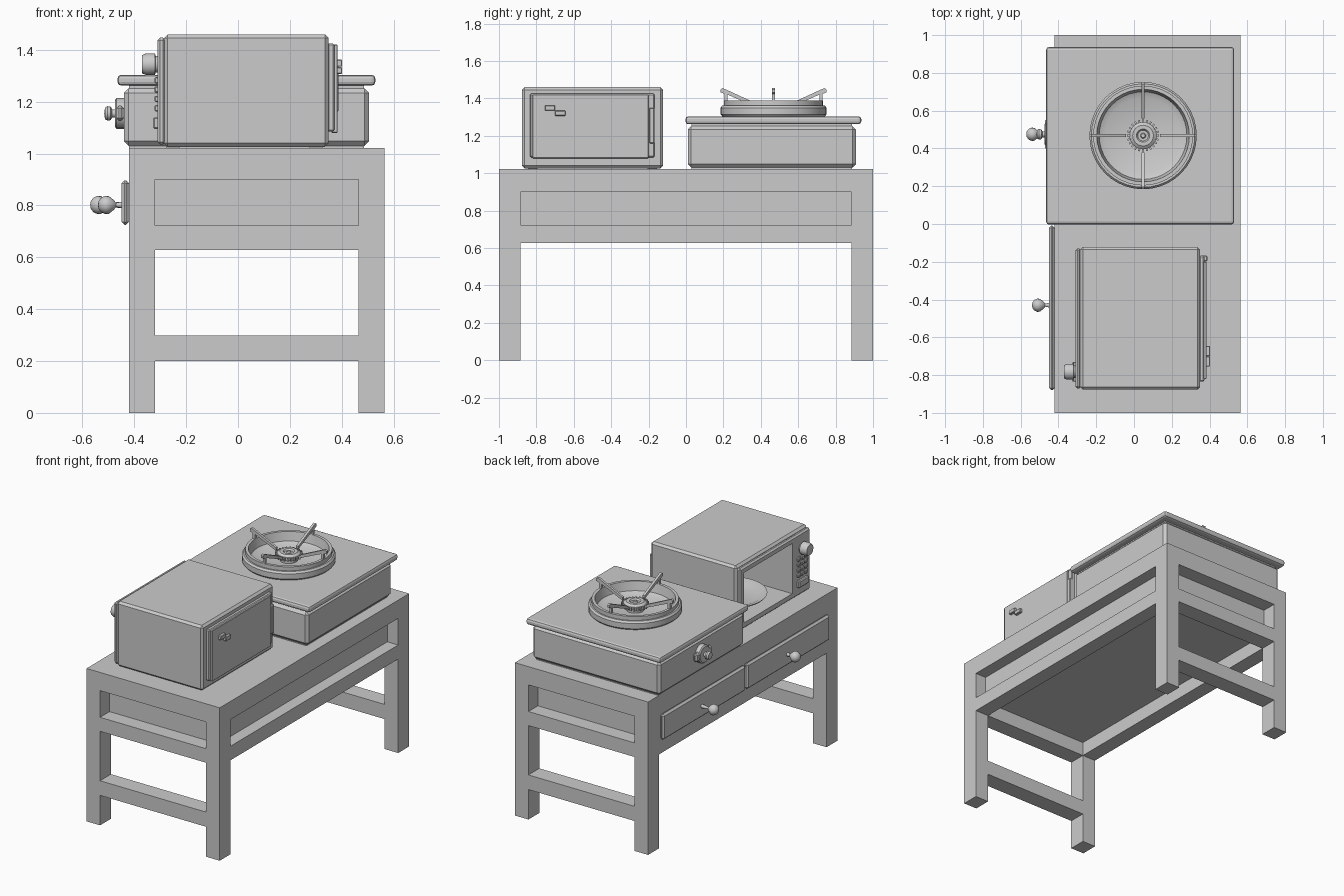
import bpy, bmesh, math
from mathutils import Matrix, Vector

if "Cube" in bpy.data.objects:
    bpy.data.objects.remove(bpy.data.objects["Cube"])


def finish(name, bm, bevel=0, segments=1):
    bmesh.ops.recalc_face_normals(bm, faces=bm.faces[:])
    me = bpy.data.meshes.new(name)
    bm.to_mesh(me)
    bm.free()
    ob = bpy.data.objects.new(name, me)
    bpy.context.collection.objects.link(ob)
    if bevel:
        mod = ob.modifiers.new("bevel", 'BEVEL')
        mod.width = bevel
        mod.segments = segments
    return ob


def box(name, x, y, z, bevel=0, segments=1):
    bm = bmesh.new()
    bmesh.ops.create_cube(bm, size=1)
    for v in bm.verts:
        for i, (a, b) in enumerate((x, y, z)):
            v.co[i] = a if v.co[i] < 0 else b
    return finish(name, bm, bevel, segments)


def lathe(name, profile, loc, segs=24, sideways=False):
    # spin a (radius, height) profile about z, or about -x when sideways
    bm = bmesh.new()
    vs = [bm.verts.new((r, 0, h)) for r, h in profile]
    edges = [bm.edges.new(p) for p in zip(vs, vs[1:])]
    bmesh.ops.spin(bm, geom=vs + edges, cent=(0, 0, 0), axis=(0, 0, 1),
                   angle=math.tau, steps=segs)
    bmesh.ops.remove_doubles(bm, verts=bm.verts[:], dist=0.0002)
    if sideways:
        bm.transform(Matrix.Rotation(-math.pi / 2, 4, 'Y'))
    bm.transform(Matrix.Translation(loc))
    ob = finish(name, bm)
    bpy.ops.object.select_all(action='DESELECT')
    ob.select_set(True)
    bpy.context.view_layer.objects.active = ob
    bpy.ops.object.shade_smooth_by_angle(angle=math.radians(35))
    return ob


def cut(ob, cutter):
    mod = ob.modifiers.new("opening", 'BOOLEAN')
    mod.operation = 'DIFFERENCE'
    mod.solver = 'EXACT'
    mod.object = cutter
    cutter.hide_render = True
    cutter.hide_viewport = False
    cutter.display_type = 'WIRE'


# table: top, legs, rails and drawer case
X0, X1, LX, LY = -0.42, 0.565, 0.1, 0.115
box("table_top", (X0, X1), (-1, 1), (0.9, 1.022))
for y0, tag in ((-1, "front"), (1 - LY, "back")):
    ys = (y0, y0 + LY)
    box(f"{tag}_left_leg", (X0, X0 + LX), ys, (0, 0.9))
    box(f"{tag}_right_leg", (X1 - LX, X1), ys, (0, 0.9))
    box(f"{tag}_apron_rail", (X0 + LX, X1 - LX), ys, (0.628, 0.722))
    box(f"{tag}_stretcher", (X0 + LX, X1 - LX), ys, (0.2, 0.298))
for x0, tag in ((X0, "left"), (X1 - LX, "right")):
    box(f"{tag}_apron_rail", (x0, x0 + LX), (-1 + LY, 1 - LY), (0.628, 0.722))
box("drawer_case", (X0, X1 - 0.08), (-0.9, 0.9), (0.722, 0.9))

# drawers with turned knobs
for y0, y1, ky, stem in ((-0.88, -0.008, -0.43, 0), (0.008, 0.88, 0.475, 0.03)):
    box("drawer_front", (-0.45, X0), (y0, y1), (0.725, 0.897), 0.012)
    knob = [(0, 0), (0.012, 0), (0.008, 0.02 + stem), (0.02, 0.03 + stem),
            (0.034, 0.048 + stem), (0.035, 0.062 + stem), (0.028, 0.078 + stem),
            (0.014, 0.088 + stem), (0, 0.09 + stem)]
    lathe("drawer_knob", knob, (-0.45, ky, 0.802), 16, True)

# stove body and lid plate
box("stove_body", (-0.44, 0.505), (0.01, 0.908), (1.03, 1.252), 0.018)
box("stove_base", (-0.42, 0.485), (0.03, 0.888), (1.02, 1.035))
box("stove_neck", (-0.42, 0.485), (0.03, 0.888), (1.25, 1.265))
box("stove_plate", (-0.465, 0.53), (-0.003, 0.937), (1.262, 1.304), 0.015, 2)

# burner dish, cap and teeth
C = Vector((0.048, 0.468, 0))
lathe("burner_ring", [(0, 1.3), (0.27, 1.3), (0.284, 1.315), (0.284, 1.35),
                      (0.274, 1.362), (0.264, 1.362), (0.264, 1.388), (0.245, 1.388),
                      (0.232, 1.33), (0.2, 1.315), (0, 1.312)], C, 40)
lathe("burner_cap", [(0.055, 1.31), (0.055, 1.335), (0.072, 1.34), (0.072, 1.36),
                     (0.055, 1.372), (0.035, 1.372), (0.028, 1.362), (0.015, 1.362),
                     (0.01, 1.37), (0, 1.37)], C, 24)
bm = bmesh.new()
for i in range(24):
    m = (Matrix.Translation(C + Vector((0, 0, 1.35))) @ Matrix.Rotation(math.tau * i / 24, 4, 'Z')
         @ Matrix.Translation((0.075, 0, 0)) @ Matrix.Diagonal((0.02, 0.009, 0.022, 1)))
    bmesh.ops.create_cube(bm, size=1, matrix=m)
finish("burner_teeth", bm)

# four pan supports cut from an outline
bm = bmesh.new()
outline = [(0.245, 1.36), (0.262, 1.36), (0.262, 1.424), (0.283, 1.432), (0.283, 1.448),
           (0.272, 1.455), (0.255, 1.448), (0.09, 1.372), (0.09, 1.352), (0.245, 1.42)]
for i in range(4):
    m = Matrix.Translation(C) @ Matrix.Rotation(math.pi / 2 * i, 4, 'Z')
    face = bm.faces.new([bm.verts.new(m @ Vector((r, -0.008, z))) for r, z in outline])
    ext = bmesh.ops.extrude_face_region(bm, geom=[face])
    bmesh.ops.translate(bm, vec=m.to_3x3() @ Vector((0, 0.016, 0)),
                        verts=[v for v in ext["geom"] if isinstance(v, bmesh.types.BMVert)])
finish("pan_supports", bm)

# stove control knob
KZ, KY = 1.155, 0.475
lathe("stove_knob_plate", [(0, 0), (0.06, 0), (0.06, 0.028), (0.052, 0.034), (0, 0.034)],
      (-0.44, KY, KZ), 16, True)
box("stove_knob_ears", (-0.47, -0.44), (KY - 0.085, KY + 0.085), (KZ - 0.03, KZ + 0.03), 0.012)
lathe("stove_knob", [(0, 0), (0.016, 0), (0.016, 0.012), (0.026, 0.018), (0.028, 0.03),
                     (0.022, 0.04), (0, 0.043)], (-0.473, KY, KZ), 16, True)

# microwave shell and face frame, both opened by one cutter
cutter = box("cavity_cutter", (-0.5, 0.28), (-0.68, -0.17), (1.075, 1.41))
shell = box("microwave_shell", (-0.285, 0.35), (-0.877, -0.122), (1.026, 1.46), 0.014)
frame = box("microwave_face", (-0.31, -0.28), (-0.87, -0.13), (1.035, 1.447), 0.01)
for ob in (shell, frame):
    cut(ob, cutter)
for x in (-0.25, 0.3):
    for y in (-0.82, -0.18):
        box("microwave_foot", (x - 0.025, x + 0.025), (y - 0.025, y + 0.025), (1.02, 1.03))

# turntable
lathe("turntable", [(0, 1.075), (0.12, 1.075), (0.22, 1.1), (0.225, 1.108), (0.205, 1.108),
                    (0.17, 1.092), (0, 1.09)], (-0.03, -0.425, 0), 32)

# microwave dial, keypad and door button
lathe("dial", [(0, 0), (0.032, 0), (0.032, 0.008), (0.042, 0.01), (0.042, 0.045),
               (0.035, 0.06), (0, 0.06)], (-0.31, -0.782, 1.345), 20, True)
for r in range(4):
    for c in range(3):
        y, z = -0.782 + (c - 1) * 0.038, 1.175 + r * 0.036
        box("key", (-0.322, -0.305), (y - 0.014, y + 0.014), (z - 0.012, z + 0.012), 0.004)
box("door_button", (-0.327, -0.305), (-0.835, -0.73), (1.095, 1.14), 0.005)

# rear housing with side lips and vents
box("rear_housing", (0.345, 0.372), (-0.835, -0.168), (1.085, 1.425), 0.006)
box("rear_cover", (0.36, 0.384), (-0.82, -0.2), (1.08, 1.42), 0.003)
box("rear_grip", (0.36, 0.388), (-0.198, -0.168), (1.16, 1.35), 0.005)
for y, z in ((-0.755, 1.335), (-0.7, 1.307)):
    box("rear_vent", (0.38, 0.402), (y, y + 0.055), (z, z + 0.027), 0.003)
